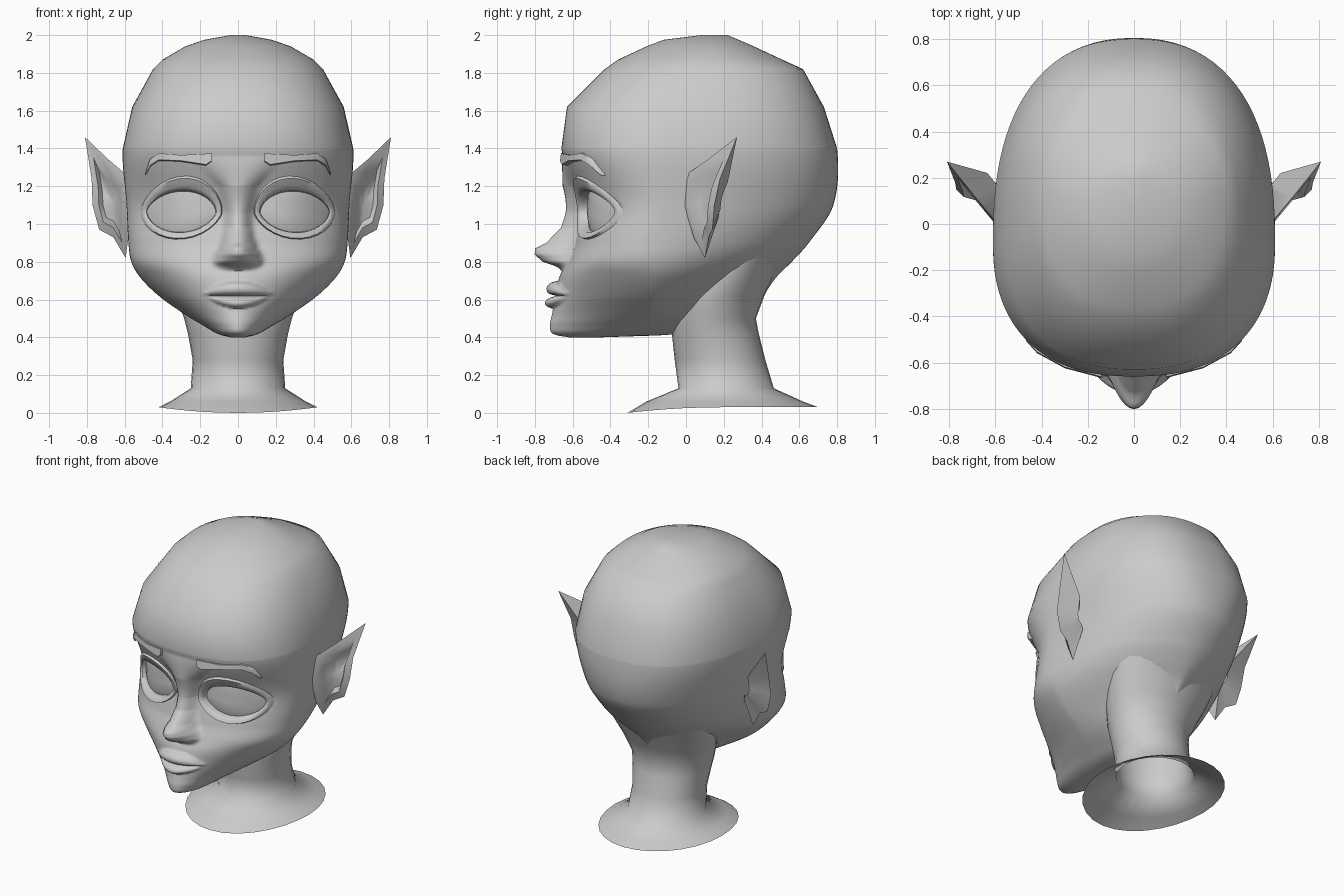
import bpy
import math

cube = bpy.data.objects.get("Cube")
if cube:
    bpy.data.objects.remove(cube)

GREY = (0.6, 0.6, 0.6, 1)
clay = bpy.data.materials.new("plain grey")
clay.use_nodes = True
clay.diffuse_color = GREY
clay.node_tree.nodes["Principled BSDF"].inputs["Base Color"].default_value = GREY


def make(name, verts, faces, angle=50, side=1):
    """Mesh object; side -1 reflects it to the right of the head."""
    mesh = bpy.data.meshes.new(name)
    if side < 0:
        faces = [tuple(reversed(f)) for f in faces]
    mesh.from_pydata([(side * x, y, z) for x, y, z in verts], [], faces)
    mesh.materials.append(clay)
    obj = bpy.data.objects.new(name, mesh)
    bpy.context.collection.objects.link(obj)
    bpy.ops.object.select_all(action='DESELECT')
    obj.select_set(True)
    bpy.context.view_layer.objects.active = obj
    bpy.ops.object.shade_smooth_by_angle(angle=math.radians(angle))
    return obj


def bridge(rings, count, cap=False):
    """Quads joining consecutive rings of vertices, with an optional end cap."""
    faces = []
    for r in range(rings - 1):
        for i in range(count):
            j = (i + 1) % count
            a, b = r * count, (r + 1) * count
            faces.append((a + i, a + j, b + j, b + i))
    if cap:
        faces.append(tuple(range((rings - 1) * count, rings * count)))
    return faces


def sample(table, z, smooth=False):
    """Interpolate the rows of a table sorted by rising height."""
    z = min(max(z, table[0][0]), table[-1][0])
    k = 0
    while k < len(table) - 2 and z > table[k + 1][0]:
        k += 1
    a, b = table[k], table[k + 1]
    span = b[0] - a[0]
    t = (z - a[0]) / span
    result = []
    for c in range(1, len(a)):
        if not smooth:
            result.append(a[c] + (b[c] - a[c]) * t)
            continue
        p, q = table[max(k - 1, 0)], table[min(k + 2, len(table) - 1)]
        m = (b[c] - p[c]) / (b[0] - p[0]) * span
        n = (q[c] - a[c]) / (q[0] - a[0]) * span
        s = t * t
        u = s * t
        result.append((2 * u - 3 * s + 1) * a[c] + (u - 2 * s + t) * m
                      + (3 * s - 2 * u) * b[c] + (u - s) * n)
    return result


# Skull: height, front, back, half width, widest y, front and back roundness
SKULL = [
    (.4, -.62, -.45, .04, -.55, 2, 2), (.415, -.7, -.05, .1, -.45, 2, 1.8),
    (.46, -.72, .2, .18, -.3, 1.9, 1.5), (.52, -.71, .34, .28, -.2, 1.8, 1.3),
    (.62, -.69, .41, .42, -.17, 1.8, 1.3), (.72, -.67, .48, .52, -.16, 1.9, 1.5),
    (.8, -.63, .56, .565, -.17, 2.1, 1.7), (.9, -.59, .65, .58, -.16, 2.1, 1.9),
    (1.1, -.565, .78, .59, -.12, 2, 2.1), (1.4, -.66, .8, .61, -.07, 2.4, 2.4),
    (1.62, -.63, .73, .56, 0, 2.4, 2.4), (1.82, -.43, .62, .45, .08, 2.3, 2.3),
    (1.87, -.36, .51, .4, .09, 2.2, 2.2), (1.94, -.21, .36, .28, .1, 2, 2),
    (1.975, -.12, .28, .18, .1, 2, 2), (2, .08, .22, .04, .14, 2, 2)]

# Nose ridge: height, projection, half width
NOSE = [(.75, 0, .1), (.775, .04, .13), (.8, .13, .14), (.84, .19, .13),
        (.87, .2, .11), (.9, .15, .1), (.98, .09, .08), (1.06, .075, .075),
        (1.2, .06, .11), (1.36, 0, .25)]

# Lips: half width, mouth line, tallness, bulge
LIPS = [(.19, .62, .08, .055), (.16, .615, -.06, .05)]
EYE_X, EYE_Z, EYE_W, EYE_H = .3, 1.065, .18, .108


def relief(x, z):
    """How far the nose, lips and eye sockets stand out of the face."""
    x = abs(x)
    height, width = sample(NOSE, z)
    out = height * max(0, 1 - (x / width) ** 2) ** 1.1
    for reach, line, tall, bulge in LIPS:
        if x < reach:
            taper = (1 - (x / reach) ** 2) ** .8
            t = (z - line) / (tall * taper)
            if 0 < t < 1:
                out += bulge * taper * 2 * math.sqrt(t * (1 - t))
    d = math.hypot((x - EYE_X) / EYE_W, (z - EYE_Z) / EYE_H)
    return out - .09 * min(1, max(0, 3 * (1.15 - d)))


def face_y(x, z):
    """Depth of the plain face, before relief."""
    front, back, w, mid, n, _ = sample(SKULL, z, True)
    return mid - (mid - front) * max(0, 1 - abs(x / w) ** n) ** (1 / n)


# Head: fine rows over the face, broad rows over the crown
COLS = 120
levels = [.4 + .01 * i for i in range(100)]
levels += [row[0] for row in SKULL if row[0] >= 1.4]
verts = []
for z in levels:
    front, back, w, mid, n_front, n_back = sample(SKULL, z, True)
    for i in range(COLS):
        u = 2 * math.pi * i / COLS - math.pi
        phi = u - .45 * math.sin(u)
        c, s = math.cos(phi), math.sin(phi)
        n = n_front if c > 0 else n_back
        x = math.copysign(w * abs(s) ** (2 / n), s)
        depth = abs(c) ** (2 / n)
        if c > 0:
            y = mid - (mid - front) * depth - relief(x, z)
        else:
            y = mid + (back - mid) * depth
        verts.append((x, y, z))
faces = bridge(len(levels), COLS, True)
faces.append(tuple(reversed(range(COLS))))
make("head", verts, faces, 70)

# Neck with open flared base
NECK = [(.03, -.31, .7, .42), (.06, -.21, .62, .36), (.13, -.04, .465, .25),
        (.28, -.06, .42, .24), (.42, -.075, .385, .265), (.5, -.08, .37, .285),
        (.62, -.06, .415, .33), (.74, 0, .475, .37), (.84, .06, .52, .39)]
verts = []
SIDES = 28
for k, (z, front, back, w) in enumerate(NECK):
    for i in range(SIDES):
        a = 2 * math.pi * i / SIDES
        y = (front + back) / 2 + (back - front) / 2 * math.sin(a)
        drop = .03 * max(0, -math.sin(a)) ** 2 if k == 0 else 0
        verts.append((w * math.cos(a), y, z - drop))
make("neck", verts, bridge(len(NECK), SIDES), 80)


def eye_ring(sx, up, down, push):
    """Almond outline laid on the face and pushed in by a depth."""
    ring = []
    for i in range(SIDES):
        a = 2 * math.pi * i / SIDES
        c, s = math.cos(a), math.sin(a)
        x = EYE_X + EYE_W * sx * (c - .15 * s)
        lift = s * abs(s) ** .2 * (up if s > 0 else down)
        z = EYE_Z + EYE_H * lift + .012 * c
        ring.append((x, face_y(x, z) + push, z))
    return ring


# Brow stations: x, top, bottom
BROW = [(.14, 1.375, 1.325), (.17, 1.372, 1.305), (.3, 1.365, 1.325),
        (.42, 1.375, 1.33), (.465, 1.345, 1.3), (.49, 1.27, 1.25)]

# Ear rim, going round from the upper root
RIM = [(.59, 0, 1.26), (.69, .12, 1.345), (.81, .27, 1.46), (.775, .18, 1.24),
       (.77, .15, 1.1), (.735, .14, .97), (.66, .12, .93), (.595, .1, .82),
       (.58, .04, .93), (.58, -.01, 1.1)]


def toward(points, goal, amount, shift=0):
    return [(x + (goal[0] - x) * amount, y + (goal[1] - y) * amount + shift,
             z + (goal[2] - z) * amount) for x, y, z in points]


for side, label in ((1, "left"), (-1, "right")):
    verts = []
    for s in (1.06, .9, .7, .45, .2):
        verts += eye_ring(s, s, s, .035 - .03 * (1 - s * s))
    make(label + "_eye", verts, bridge(5, SIDES, True), 60, side)

    verts = []
    for t, push in ((0, .035), (.06, -.005), (.3, -.015), (.75, -.018), (1, .015)):
        verts += eye_ring(1 + .22 * t, 1 + .85 * t, 1 + .4 * t, push)
    faces = [tuple(reversed(f)) for f in bridge(5, SIDES)]
    make(label + "_eyelids", verts, faces, 60, side)

    verts = []
    for x, top, bottom in BROW:
        y = face_y(x, (top + bottom) / 2)
        verts += [(x, y + .03, top), (x, y - .02, top),
                  (x, y - .025, bottom + .01), (x, y + .03, bottom)]
    faces = bridge(len(BROW), 4, True) + [(3, 2, 1, 0)]
    make(label + "_eyebrow", verts, faces, 40, side)

    # Ear: back root, rim, folded edge, bowl
    bowl = (.66, .09, 1.1)
    verts = toward(RIM, (.56, .2, 1.12), .7)
    verts += RIM + toward(RIM, bowl, .3, -.015) + toward(RIM, bowl, .5, .03)
    verts += toward(RIM, bowl, .9, .03)
    make(label + "_ear", verts, bridge(5, len(RIM), True), 60, side)
